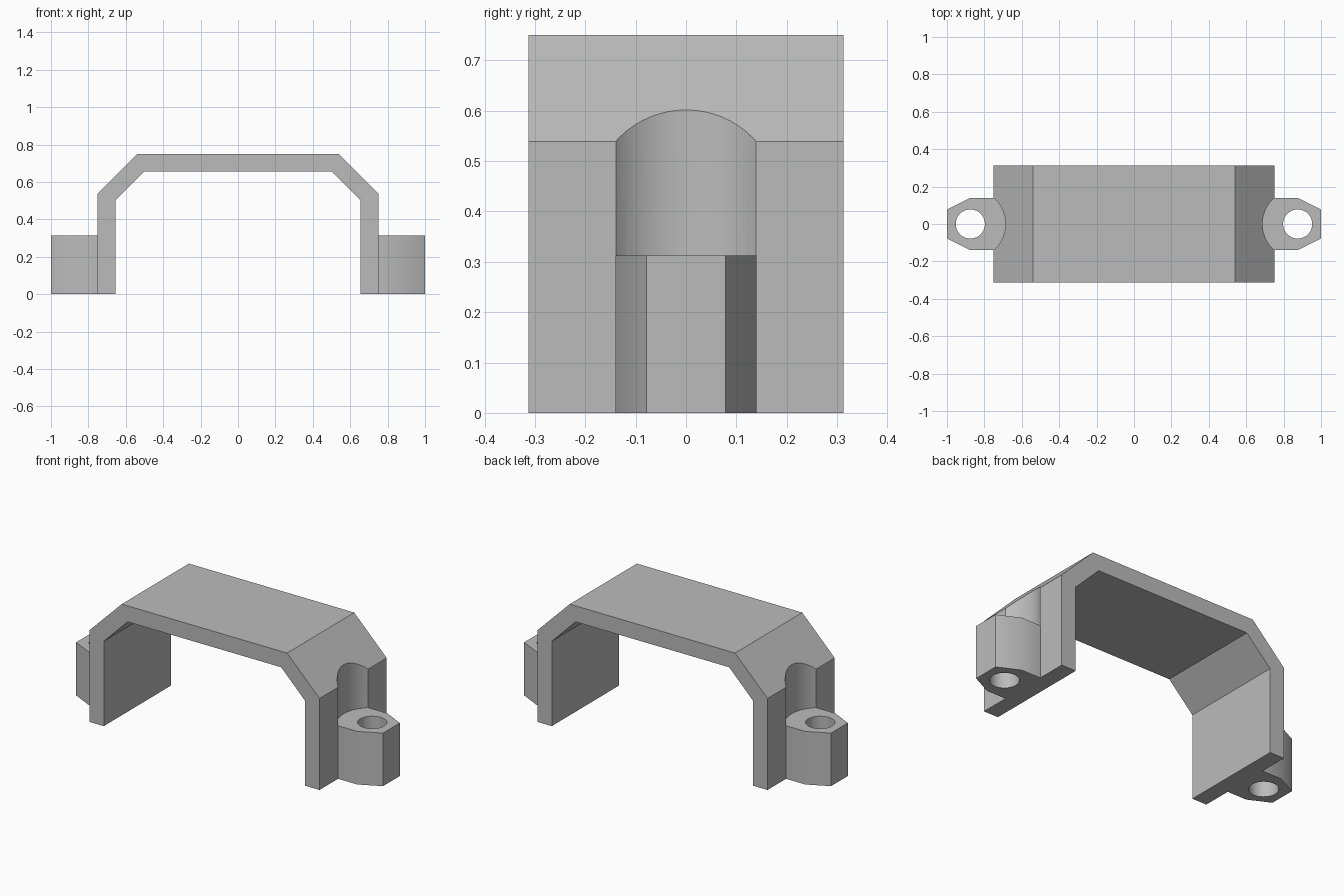
import bpy
import bmesh
from mathutils import Matrix, Vector

if "Cube" in bpy.data.objects:
    bpy.data.objects.remove(bpy.data.objects["Cube"])

grey = bpy.data.materials.new("plain grey")
grey.use_nodes = True
grey.diffuse_color = (0.5, 0.5, 0.5, 1)
grey.node_tree.nodes["Principled BSDF"].inputs["Base Color"].default_value = (0.5, 0.5, 0.5, 1)

HALF_DEPTH = 0.3125
LUG_HEIGHT = 0.3125
HOLE_X = 0.875


def add_object(name, bm):
    bmesh.ops.recalc_face_normals(bm, faces=bm.faces[:])
    mesh = bpy.data.meshes.new(name)
    bm.to_mesh(mesh)
    bm.free()
    mesh.materials.append(grey)
    obj = bpy.data.objects.new(name, mesh)
    bpy.context.collection.objects.link(obj)
    return obj


def prism(name, outline, direction):
    """Extrude a closed outline of 3D points along a vector."""
    bm = bmesh.new()
    face = bm.faces.new([bm.verts.new(p) for p in outline])
    moved = bmesh.ops.extrude_face_region(bm, geom=[face], use_keep_orig=True)
    verts = [v for v in moved["geom"] if isinstance(v, bmesh.types.BMVert)]
    bmesh.ops.translate(bm, verts=verts, vec=Vector(direction))
    return add_object(name, bm)


def cylinder(name, x, radius, bottom, top):
    bm = bmesh.new()
    bmesh.ops.create_cone(bm, cap_ends=True, segments=64, radius1=radius,
                          radius2=radius, depth=top - bottom,
                          matrix=Matrix.Translation((x, 0, (top + bottom) / 2)))
    return add_object(name, bm)


def combine(target, tool, operation):
    """Apply a boolean and discard the tool."""
    tool.hide_render = True
    mod = target.modifiers.new("combine", "BOOLEAN")
    mod.operation = operation
    mod.solver = "EXACT"
    mod.object = tool
    bpy.context.view_layer.objects.active = target
    bpy.ops.object.modifier_apply(modifier=mod.name)
    bpy.data.objects.remove(tool)


# Arched strap with bevelled shoulders
outer = [(0.75, 0), (0.75, 0.539), (0.539, 0.75)]
inner = [(0.656, 0), (0.656, 0.5), (0.5, 0.656)]
profile = (outer + [(-x, z) for x, z in reversed(outer)]
           + [(-x, z) for x, z in inner] + list(reversed(inner)))
bracket = prism("mounting_bracket", [(x, -HALF_DEPTH, z) for x, z in profile],
                (0, 2 * HALF_DEPTH, 0))

lug_half = [(0.7, 0.14), (HOLE_X, 0.14), (1, 0.078)]
lug_outline = lug_half + [(x, -y) for x, y in reversed(lug_half)]

for side in (1, -1):
    # Round clearance for the screw head above each lug
    combine(bracket, cylinder("clearance_cutter", side * HOLE_X, 0.1875, LUG_HEIGHT, 1),
            "DIFFERENCE")
    # Screw lug with a vertical hole
    lug = prism("screw_lug", [(side * x, y, 0) for x, y in lug_outline], (0, 0, LUG_HEIGHT))
    combine(lug, cylinder("hole_cutter", side * HOLE_X, 0.078, -0.1, 0.5), "DIFFERENCE")
    combine(bracket, lug, "UNION")

# Smooth the curved walls, keep corners sharp
bpy.ops.object.select_all(action="DESELECT")
bracket.select_set(True)
bpy.context.view_layer.objects.active = bracket
bpy.ops.object.shade_smooth_by_angle(angle=0.52)
